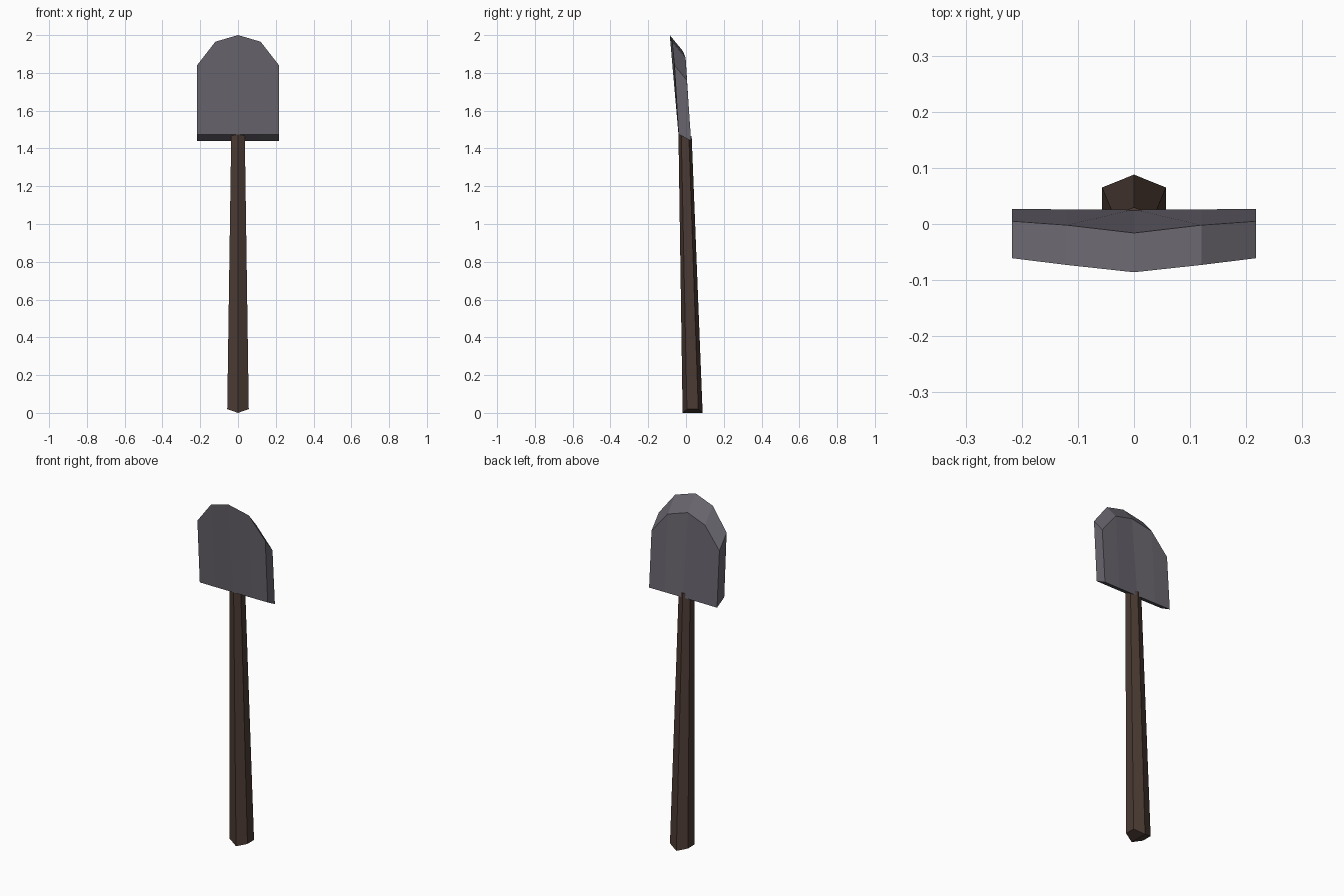
import bpy, bmesh

if "Cube" in bpy.data.objects:
    bpy.data.objects.remove(bpy.data.objects["Cube"])


def material(name, rgb):
    m = bpy.data.materials.new(name)
    m.diffuse_color = (*rgb, 1)
    m.use_nodes = True
    m.node_tree.nodes["Principled BSDF"].inputs["Base Color"].default_value = m.diffuse_color
    return m


def loft(name, rings, mat, caps):
    """Join equal-length closed rings with quads; caps are index lists closing both ends."""
    bm = bmesh.new()
    rows = [[bm.verts.new(p) for p in ring] for ring in rings]
    n = len(rows[0])
    for a, b in zip(rows, rows[1:]):
        for i in range(n):
            j = (i + 1) % n
            bm.faces.new((a[i], a[j], b[j], b[i]))
    for row in (rows[0], rows[-1]):
        for cap in caps:
            bm.faces.new([row[i] for i in cap])
    bmesh.ops.recalc_face_normals(bm, faces=bm.faces)
    mesh = bpy.data.meshes.new(name)
    bm.to_mesh(mesh)
    bm.free()
    mesh.materials.append(mat)
    obj = bpy.data.objects.new(name, mesh)
    bpy.context.collection.objects.link(obj)
    return obj


wood = material("dark wood", (0.070, 0.043, 0.033))
steel = material("grey steel", (0.140, 0.130, 0.155))


# Tapered, slightly leaning six-sided handle with a ridged bottom end
def hexagon(w, y_mid, depth, side, z_front, z_side, z_back):
    return [(0, y_mid - depth, z_front), (w, y_mid - side, z_side),
            (w, y_mid + side, z_side), (0, y_mid + depth, z_back),
            (-w, y_mid + side, z_side), (-w, y_mid - side, z_side)]


loft("handle",
     [hexagon(0.057, 0.035, 0.053, 0.030, 0.0, 0.02, 0.0),
      hexagon(0.036, -0.005, 0.035, 0.020, 1.475, 1.468, 1.465)],
     wood, [(0, 1, 2, 3), (0, 3, 4, 5)])

# Blade: front and back outlines, each (x, y, z) from the bottom centre to the tip
front = [(0, -0.040, 1.475), (0.12, -0.040, 1.475), (0.217, -0.039, 1.475),
         (0.217, -0.061, 1.84), (0.12, -0.073, 1.965), (0, -0.086, 2.0)]
back = [(0, 0.026, 1.44), (0.12, 0.026, 1.44), (0.217, 0.027, 1.44),
        (0.217, 0.005, 1.76), (0.12, -0.002, 1.88), (0, -0.016, 1.915)]


def mirrored(half):
    return half + [(-x, y, z) for x, y, z in half[-2:0:-1]]


# Vertical strips follow the slight curve of the blade
loft("blade", [mirrored(front), mirrored(back)], steel,
     [(0, 1, 4, 5), (1, 2, 3, 4), (0, 5, 6, 9), (9, 6, 7, 8)])
